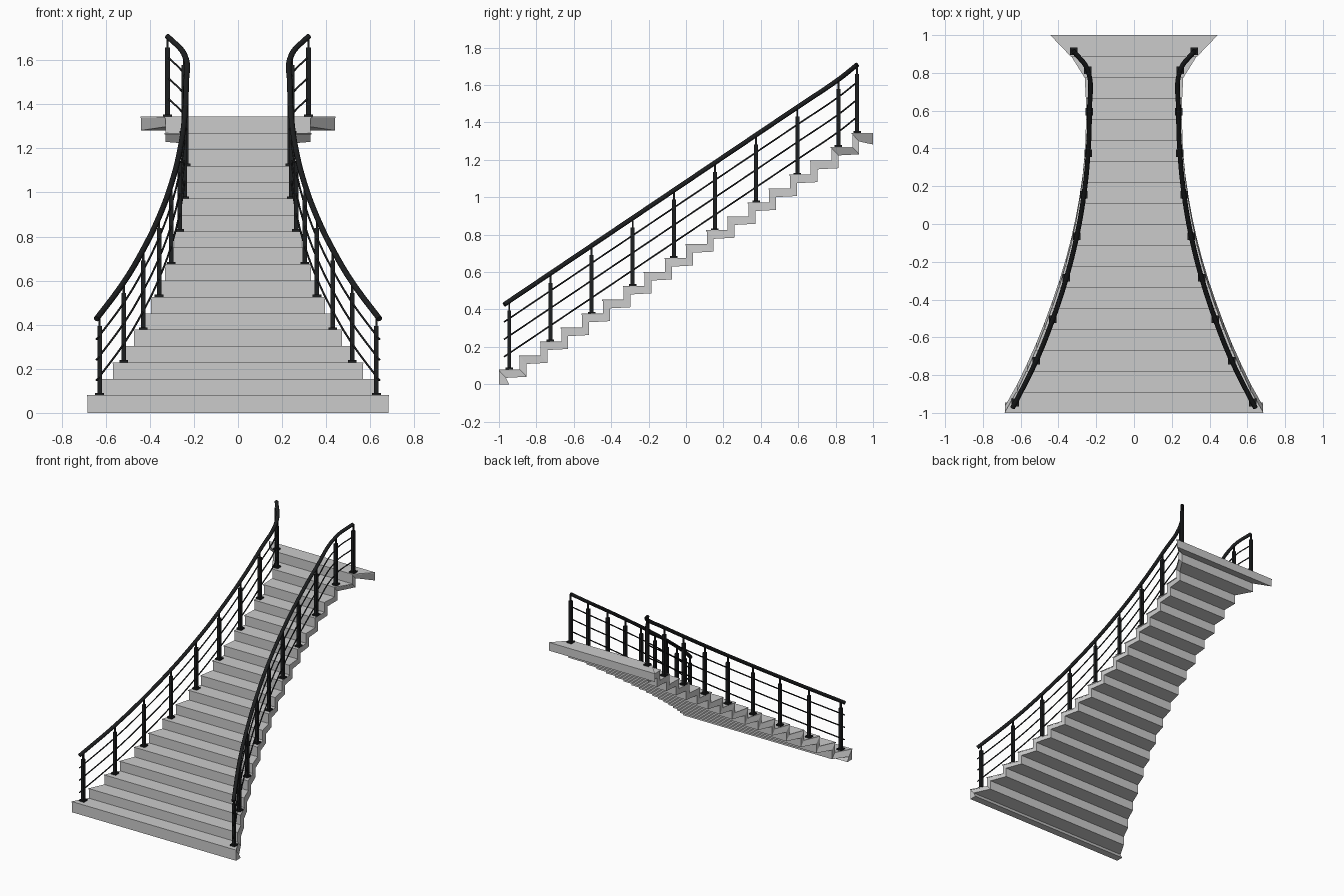
import bpy, bmesh
from mathutils import Vector

if "Cube" in bpy.data.objects:
    bpy.data.objects.remove(bpy.data.objects["Cube"])

N, RUN, RISE, LIP = 18, 2 / 18, 1.338 / 18, 0.006
# half-width of the flight along y
WIDTH = [(-1, .683), (-.889, .62), (-.778, .567), (-.667, .517), (-.556, .473), (-.444, .432),
         (-.333, .394), (-.222, .361), (-.111, .332), (0, .308), (.111, .288), (.222, .272),
         (.333, .261), (.444, .254), (.556, .251), (.667, .252), (.778, .258), (.889, .33), (1, .44)]
# railing line: post y, post x
POSTS = [(-.945, .628), (-.725, .518), (-.505, .43), (-.285, .358), (-.065, .303),
         (.155, .265), (.375, .243), (.595, .236), (.815, .245), (.915, .32)]

dark = bpy.data.materials.new("dark_metal")
dark.diffuse_color = (.012, .013, .014, 1)
dark.use_nodes = True
dark.node_tree.nodes["Principled BSDF"].inputs["Base Color"].default_value = dark.diffuse_color


def half_width(y):
    for (a, wa), (b, wb) in zip(WIDTH, WIDTH[1:]):
        if y <= b:
            return wa + (wb - wa) * (y - a) / (b - a)
    return WIDTH[-1][1]


def rail_z(y):
    return .428 + .673 * (y + .97) + (.012 if y > .9 else 0)


def finish(bm, name, mat=None):
    bmesh.ops.recalc_face_normals(bm, faces=bm.faces)
    me = bpy.data.meshes.new(name)
    bm.to_mesh(me)
    bm.free()
    ob = bpy.data.objects.new(name, me)
    bpy.context.collection.objects.link(ob)
    if mat:
        me.materials.append(mat)
    return ob


def box(bm, x, y, z0, z1, size):
    r = bmesh.ops.create_cube(bm, size=1)
    for v in r["verts"]:
        v.co = Vector((x + v.co.x * size, y + v.co.y * size, (z0 + z1) / 2 + v.co.z * (z1 - z0)))


# folded plate of risers and treads, flaring at both ends
outer = []
for i in range(N):
    y = -1 + i * RUN
    outer += [(y, i * RISE + (LIP if i else 0)), (y, (i + 1) * RISE)]
outer.append((1, N * RISE))
inner = [(y + .037, z - .04) for y, z in outer]
inner[0], inner[-1] = (-.945, 0), (1, 1.282)
bm = bmesh.new()
rows = []
for (yo, zo), (yi, zi) in zip(outer, inner):
    w = half_width(yo)
    rows.append([bm.verts.new(p) for p in ((-w, yo, zo), (w, yo, zo), (w, yi, zi), (-w, yi, zi))])
for a, b in zip(rows, rows[1:]):
    for k in range(4):
        m = (k + 1) % 4
        bm.faces.new((a[k], a[m], b[m], b[k]))
bm.faces.new(rows[0])
bm.faces.new(rows[-1])
finish(bm, "stair_flight")

# thin tread covers with a small nosing
bm = bmesh.new()
for i in range(N):
    y0, y1, z = -1 + i * RUN, -1 + (i + 1) * RUN, (i + 1) * RISE
    w0, w1 = half_width(y0) + .003, half_width(y1) + .003
    yf = max(-1, y0 - .004)
    lo, hi = [[bm.verts.new(p) for p in ((-w0, yf, h), (w0, yf, h), (w1, y1, h), (-w1, y1, h))]
              for h in (z, z + LIP)]
    bm.faces.new(lo)
    bm.faces.new(hi)
    for k in range(4):
        m = (k + 1) % 4
        bm.faces.new((lo[k], lo[m], hi[m], hi[k]))
finish(bm, "tread_covers")


def tube(name, side, drop, radius):
    path = [(-.972, .642)] + POSTS
    cu = bpy.data.curves.new(name, "CURVE")
    cu.dimensions = "3D"
    cu.bevel_depth, cu.bevel_resolution = radius, 2
    cu.resolution_u, cu.use_fill_caps = 6, True
    sp = cu.splines.new("BEZIER")
    sp.bezier_points.add(len(path) - 1)
    for p, (y, x) in zip(sp.bezier_points, path):
        p.co = (side * x, y, rail_z(y) - drop)
        p.handle_left_type = p.handle_right_type = "AUTO"
    cu.materials.append(dark)
    ob = bpy.data.objects.new(name, cu)
    bpy.context.collection.objects.link(ob)


for side, tag in ((-1, "left"), (1, "right")):
    # handrail and three lower rods
    tube("handrail_" + tag, side, 0, .013)
    for k in range(3):
        tube(f"rod_{k + 1}_{tag}", side, .093 * (k + 1), .0045)
    # posts with foot plates and thin pins under the handrail
    bm = bmesh.new()
    for y, x in POSTS:
        z = (int((y + 1) / RUN) + 1) * RISE + LIP
        top = rail_z(y)
        box(bm, side * x, y, z, z + .01, .04)
        box(bm, side * x, y, z, top - .05, .021)
        box(bm, side * x, y, top - .06, top, .01)
    finish(bm, "posts_" + tag, dark)
